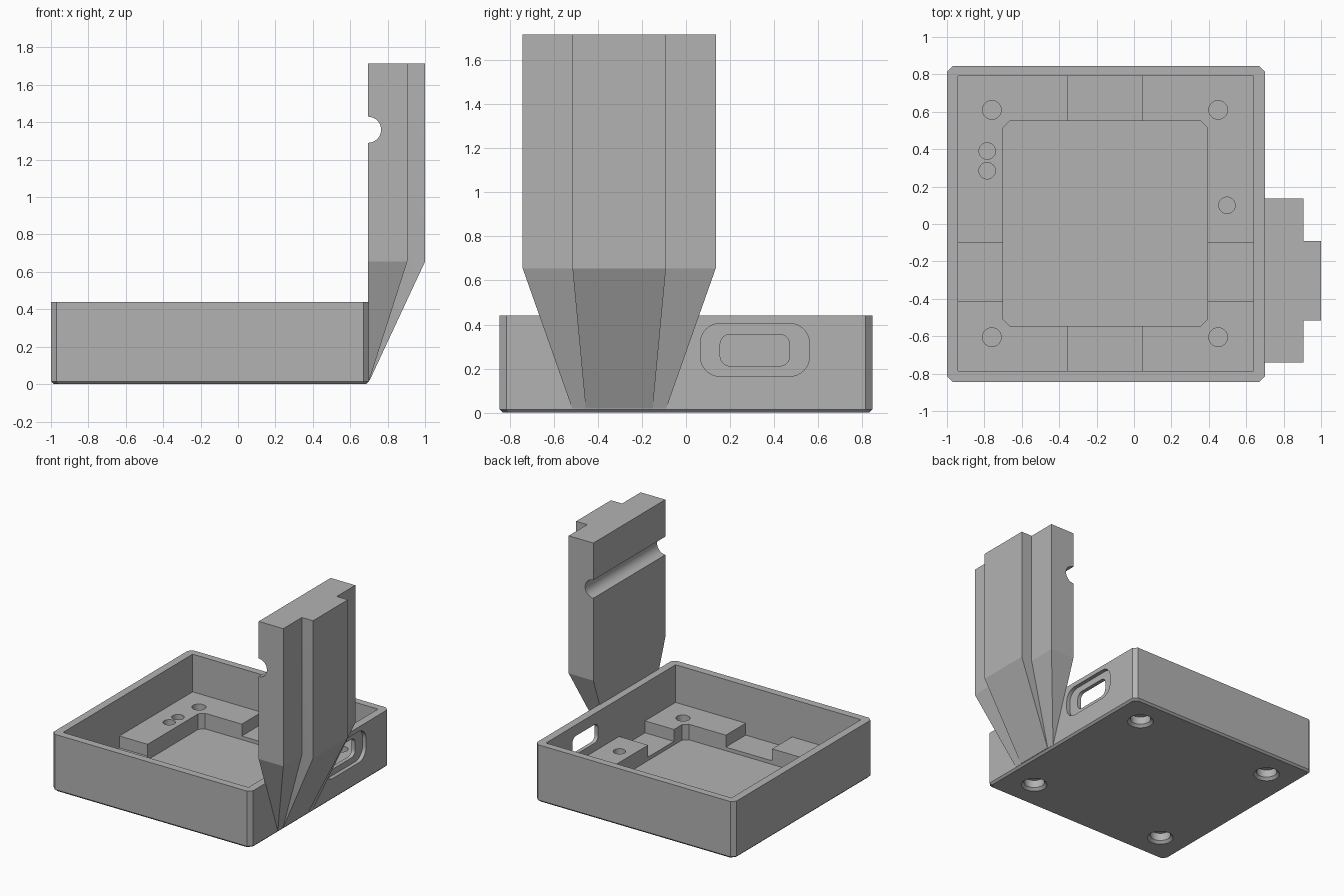
import bpy, bmesh, math
from mathutils import Vector

cube = bpy.data.objects.get("Cube")
if cube:
    bpy.data.objects.remove(cube, do_unlink=True)

grey = bpy.data.materials.new("plain grey")
grey.use_nodes = True
grey.diffuse_color = (0.45, 0.45, 0.45, 1)
grey.node_tree.nodes["Principled BSDF"].inputs["Base Color"].default_value = grey.diffuse_color


def loft(name, sections):
    """Closed solid through matching rings of points."""
    bm = bmesh.new()
    rings = [[bm.verts.new(p) for p in s] for s in sections]
    for a, b in zip(rings, rings[1:]):
        for i in range(len(a)):
            j = (i + 1) % len(a)
            bm.faces.new((a[i], a[j], b[j], b[i]))
    bm.faces.new(rings[0][::-1])
    bm.faces.new(rings[-1])
    bmesh.ops.recalc_face_normals(bm, faces=bm.faces)
    mesh = bpy.data.meshes.new(name)
    bm.to_mesh(mesh)
    bm.free()
    mesh.materials.append(grey)
    obj = bpy.data.objects.new(name, mesh)
    bpy.context.collection.objects.link(obj)
    return obj


def rounded(a0, a1, b0, b1, r=0.0, steps=1):
    """Rectangle outline; one step per corner gives a chamfer."""
    if r == 0:
        return [(a0, b0), (a1, b0), (a1, b1), (a0, b1)]
    pts = []
    corners = [(a1 - r, b1 - r), (a0 + r, b1 - r), (a0 + r, b0 + r), (a1 - r, b0 + r)]
    for k, (a, b) in enumerate(corners):
        for i in range(steps + 1):
            t = math.pi / 2 * (k + i / steps)
            pts.append((a + r * math.cos(t), b + r * math.sin(t)))
    return pts


def at_z(pts, z):
    return [(a, b, z) for a, b in pts]


def at_x(pts, x):
    return [(x, a, b) for a, b in pts]


def circle(a, b, r, n=32):
    return [(a + r * math.cos(2 * math.pi * i / n), b + r * math.sin(2 * math.pi * i / n)) for i in range(n)]


def cut(target, sections):
    cutter = loft("cutter", sections)
    cutter.hide_render = True
    mod = target.modifiers.new("cut", "BOOLEAN")
    mod.operation, mod.solver, mod.object = "DIFFERENCE", "EXACT", cutter
    bpy.context.view_layer.objects.active = target
    bpy.ops.object.modifier_apply(modifier=mod.name)
    bpy.data.objects.remove(cutter, do_unlink=True)


# Tray shell with chamfered corners and bottom edge
c, w, top = 0.015, 0.845, 0.44
outline = rounded(-1, 0.7, -w, w, 0.03)
foot = rounded(-1 + c, 0.7 - c, -w + c, w - c, 0.03)
tray = loft("tray", [at_z(foot, 0), at_z(outline, c), at_z(outline, top)])

# Cavity, crossing channels and central well, which leave four corner blocks
block_z, channel_z, well_z, above = 0.15, 0.058, 0.03, 0.6
for pts, z in (
    (rounded(-0.94, 0.64, -0.787, 0.79), block_z),
    (rounded(-0.353, 0.042, -0.787, 0.79), channel_z),
    (rounded(-0.94, 0.64, -0.415, -0.1), channel_z),
    (rounded(-0.7, 0.393, -0.545, 0.55, 0.035), well_z),
):
    cut(tray, [at_z(pts, z), at_z(pts, above)])

# Screw holes: blind from above, countersunk bores from below
corners = [(x, y) for x in (-0.76, 0.45) for y in (-0.605, 0.61)]
for x, y in corners + [(-0.785, 0.39), (-0.785, 0.285), (0.497, 0.1)]:
    r = 0.05 if (x, y) in corners else 0.044
    cut(tray, [at_z(circle(x, y, r), 0.1), at_z(circle(x, y, r), above)])
for x, y in corners:
    rings = ((0.105, -0.01), (0.075, 0.02), (0.075, 0.08))
    cut(tray, [at_z(circle(x, y, r), z) for r, z in rings])

# Side port: shallow outer recess and a through slot
recess = rounded(0.065, 0.56, 0.165, 0.405, 0.09, 8)
slot = rounded(0.155, 0.47, 0.212, 0.355, 0.045, 8)
cut(tray, [at_x(recess, 0.67), at_x(recess, 0.8)])
cut(tray, [at_x(slot, 0.6), at_x(slot, 0.8)])


# Upright clip: T section that tapers down to the tray's bottom edge
def tee(half, rib, x1, x2, z, mid=-0.303, x0=0.695):
    side = [(x0, half), (x1, half), (x1, rib), (x2, rib)]
    pts = [(x, mid - y) for x, y in side] + [(x, mid + y) for x, y in reversed(side)]
    return at_z(pts, z)


clip = loft("upright_clip", [
    tee(0.213, 0.152, 0.701, 0.703, 0.018),
    tee(0.438, 0.212, 0.905, 1.0, 0.655),
    tee(0.438, 0.212, 0.905, 1.0, 1.715),
])

# Half-round groove across the inner face of the clip
groove = circle(0.695, 1.36, 0.07)
cut(clip, [[(x, y, z) for x, z in groove] for y in (-1, 0.5)])

# Smooth only the round walls
for obj in (tray, clip):
    bpy.ops.object.select_all(action="DESELECT")
    obj.select_set(True)
    bpy.context.view_layer.objects.active = obj
    bpy.ops.object.shade_smooth_by_angle(angle=math.radians(15))
